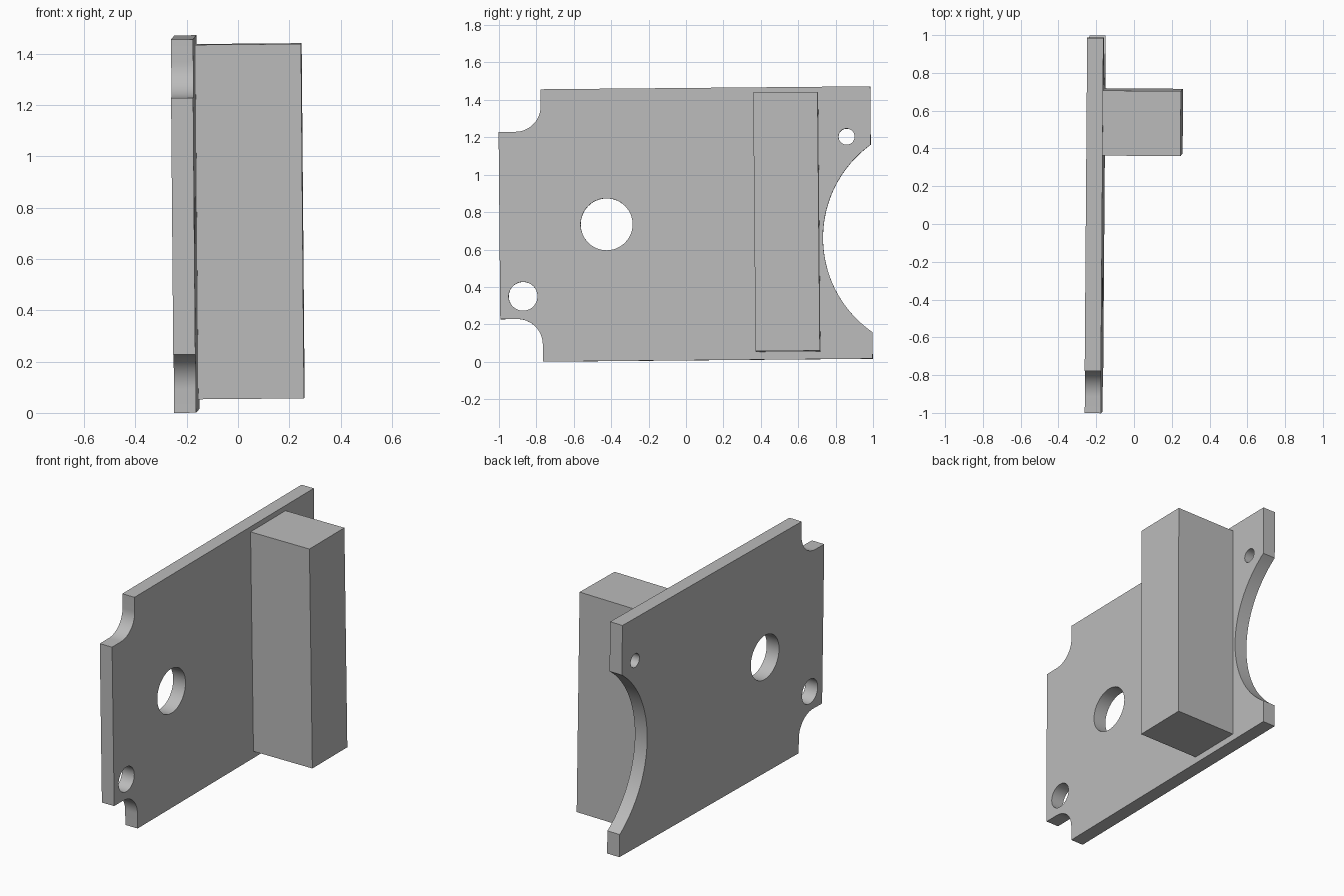
import bpy, bmesh, math
from mathutils import Matrix, Vector

if "Cube" in bpy.data.objects:
    bpy.data.objects.remove(bpy.data.objects["Cube"])

grey = bpy.data.materials.new("light_grey")
grey.diffuse_color = (0.5, 0.5, 0.5, 1)
grey.use_nodes = True
grey.node_tree.nodes["Principled BSDF"].inputs["Base Color"].default_value = grey.diffuse_color

# the whole bracket leans very slightly off the axes
tilt = Matrix(((1, 0.0075, -0.0085, 0), (-0.0075, 1, -0.009, 0),
               (0.0085, 0.009, 1, 0), (0, 0, 0, 1)))


def arc(cy, cz, r, a0, a1, n):
    """Points on an arc in the plate plane, angles in degrees."""
    return [(cy + r * math.cos(math.radians(a0 + (a1 - a0) * i / n)),
             cz + r * math.sin(math.radians(a0 + (a1 - a0) * i / n))) for i in range(n + 1)]


def finish(bm, name, smooth=False):
    bmesh.ops.remove_doubles(bm, verts=bm.verts, dist=1e-4)
    bmesh.ops.recalc_face_normals(bm, faces=bm.faces)
    bm.transform(tilt)
    me = bpy.data.meshes.new(name)
    bm.to_mesh(me)
    bm.free()
    me.materials.append(grey)
    ob = bpy.data.objects.new(name, me)
    bpy.context.collection.objects.link(ob)
    if smooth:
        bpy.ops.object.select_all(action='DESELECT')
        ob.select_set(True)
        bpy.context.view_layer.objects.active = ob
        bpy.ops.object.shade_smooth_by_angle(angle=math.radians(30))
    return ob


# plate outline: two rounded corner notches and a large bite on the right
L, R, B, T = -0.992, 0.997, 0.009, 1.465
step, r = -0.766, 0.136
lo, hi = 0.238, 1.239
half = math.degrees(math.asin(0.501 / 0.613))
outline = [(step, B), (R, B)]
outline += arc(1.350, 0.652, 0.613, 180 + half, 180 - half, 48)
outline += [(R, T), (step, T)]
outline += arc(step - r, hi + r, r, 0, -90, 16)
outline += [(L, hi), (L, lo)]
outline += arc(step - r, lo - r, r, 90, 0, 16)

# three round holes
holes = [arc(y, z, rad, 0, 360, 48)[:-1]
         for y, z, rad in ((-0.419, 0.740, 0.139), (-0.869, 0.359, 0.077), (0.868, 1.197, 0.043))]

# filled, extruded curve turned into the plate mesh
x0, x1 = -0.243, -0.157
cu = bpy.data.curves.new("plate_profile", 'CURVE')
cu.dimensions = '2D'
cu.fill_mode = 'BOTH'
cu.extrude = (x1 - x0) / 2
for loop in [outline] + holes:
    sp = cu.splines.new('POLY')
    sp.points.add(len(loop) - 1)
    for p, (a, b) in zip(sp.points, loop):
        p.co = (a, b, 0, 1)
    sp.use_cyclic_u = True
tmp = bpy.data.objects.new("plate_profile", cu)
bpy.context.collection.objects.link(tmp)
bpy.context.view_layer.update()
me = bpy.data.meshes.new_from_object(tmp.evaluated_get(bpy.context.evaluated_depsgraph_get()))
bpy.data.objects.remove(tmp)
bm = bmesh.new()
bm.from_mesh(me)
bpy.data.meshes.remove(me)
for v in bm.verts:
    v.co = Vector((v.co.z + (x0 + x1) / 2, v.co.x, v.co.y))
finish(bm, "plate", smooth=True)

# upright rectangular block on the plate's right face
bm = bmesh.new()
bmesh.ops.create_cube(bm, size=1)
lo_c, hi_c = Vector((x1, 0.374, 0.051)), Vector((0.255, 0.718, 1.433))
size, mid = hi_c - lo_c, (hi_c + lo_c) / 2
for v in bm.verts:
    v.co = Vector([v.co[i] * size[i] + mid[i] for i in range(3)])
finish(bm, "block")
